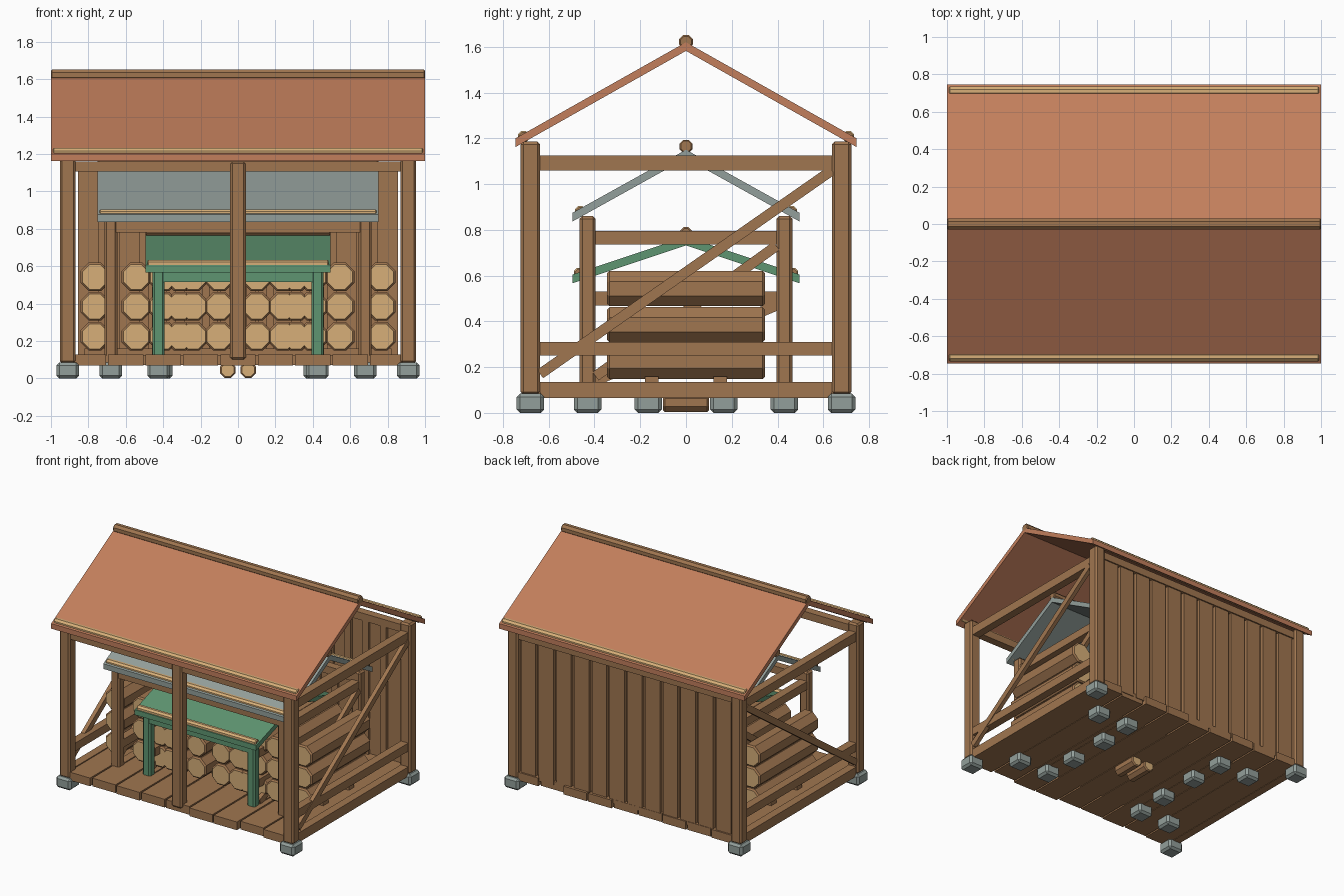
import bpy, bmesh, math, random
from mathutils import Vector, Matrix

if "Cube" in bpy.data.objects:
    bpy.data.objects.remove(bpy.data.objects["Cube"])

random.seed(3)


def mat(name, rgb):
    m = bpy.data.materials.new(name)
    m.diffuse_color = (*rgb, 1)
    m.use_nodes = True
    m.node_tree.nodes["Principled BSDF"].inputs["Base Color"].default_value = m.diffuse_color
    return m


WOOD = mat("brown wood", (0.35, 0.18, 0.08))
CUT = mat("pale cut wood", (0.68, 0.43, 0.19))
RUST = mat("rust roofing", (0.54, 0.21, 0.107))
GREY = mat("grey stone", (0.29, 0.345, 0.325))
GREEN = mat("green paint", (0.114, 0.30, 0.165))


def finish(name, bm, *mats):
    bmesh.ops.recalc_face_normals(bm, faces=bm.faces)
    me = bpy.data.meshes.new(name)
    bm.to_mesh(me)
    bm.free()
    for m in mats:
        me.materials.append(m)
    ob = bpy.data.objects.new(name, me)
    bpy.context.collection.objects.link(ob)
    return ob


def box(name, x, y, z, m=WOOD, bevel=0.0):
    """Box from (low, high) ranges."""
    bm = bmesh.new()
    size = [b - a for a, b in (x, y, z)]
    mid = Vector([(a + b) / 2 for a, b in (x, y, z)])
    bmesh.ops.create_cube(bm, size=1, matrix=Matrix.Translation(mid) @ Matrix.Diagonal((*size, 1)))
    if bevel:
        bmesh.ops.bevel(bm, geom=bm.edges[:], offset=bevel, segments=1, affect='EDGES')
    return finish(name, bm, m)


def brace(name, x, a, b, w=0.045, t=0.03):
    """Slanted bar in the side plane between two (y, z) points."""
    d = Vector((0, b[0] - a[0], b[1] - a[1]))
    rot = Matrix.Rotation(math.atan2(d.z, d.y), 4, 'X')
    mid = Matrix.Translation((x, (a[0] + b[0]) / 2, (a[1] + b[1]) / 2))
    bm = bmesh.new()
    bmesh.ops.create_cube(bm, size=1, matrix=mid @ rot @ Matrix.Diagonal((t, d.length, w, 1)))
    return finish(name, bm, WOOD)


def pole(name, axis, centre, r, length, side=WOOD, end=WOOD, chamfer=0.015):
    """Eight-sided log with chamfered ends, along X or Y."""
    rot = Matrix.Rotation(math.pi / 2, 4, 'Y' if axis == 0 else 'X')
    bm = bmesh.new()
    bmesh.ops.create_cone(bm, cap_ends=True, segments=8, radius1=r, radius2=r, depth=length,
                          matrix=Matrix.Rotation(math.pi / 8, 4, 'Z'))
    rim = [e for e in bm.edges if abs(e.verts[0].co.z - e.verts[1].co.z) < 1e-4]
    bmesh.ops.bevel(bm, geom=rim, offset=chamfer, segments=1, affect='EDGES')
    bm.normal_update()
    for f in bm.faces:
        f.material_index = 1 if abs(f.normal.z) > 0.9 else 0
    bmesh.ops.transform(bm, matrix=Matrix.Translation(centre) @ rot, verts=bm.verts)
    return finish(name, bm, side, end)


def roof(name, hx, hy, eave, ridge, m, t=0.038):
    """Gable sheet extruded along X."""
    prof = [(-hy, eave), (0, ridge), (hy, eave), (hy, eave - t), (0, ridge - t), (-hy, eave - t)]
    bm = bmesh.new()
    ends = [[bm.verts.new((s * hx, y, z)) for y, z in prof] for s in (-1, 1)]
    for e in ends:
        bm.faces.new((e[0], e[1], e[4], e[5]))
        bm.faces.new((e[1], e[2], e[3], e[4]))
    for i in range(6):
        j = (i + 1) % 6
        bm.faces.new((ends[0][i], ends[0][j], ends[1][j], ends[1][i]))
    return finish(name, bm, m)


def stone(x, y):
    box("foundation_stone", (x - 0.06, x + 0.06), (y - 0.06, y + 0.06), (0, 0.085), GREY, 0.015)


def back_wall(hx, y, z0, z1, n):
    # wide boards with narrow recessed strips behind the joints
    p = 2 * hx / n
    for i in range(n):
        x = -hx + i * p
        box("wall_board", (x + 0.012, x + p - 0.012), (y, y + 0.025), (z0, z1))
        if i:
            box("wall_strip", (x - 0.025, x + 0.025), (y - 0.02, y), (z0, z1))


def shed(px, py, pw, top, rails, slant, roof_spec, roof_mat, post_mat, wall_n, eave_pole, ridge_pole):
    h = pw / 2
    for sx in (-1, 1):
        for sy in (-1, 1):
            x, y = sx * px, sy * py
            stone(x, y)
            box("corner_post", (x - h, x + h), (y - h, y + h), (0.08, top), post_mat, 0.012)
        # side frame
        for z0, z1 in rails:
            box("side_rail", (sx * px - 0.03, sx * px + 0.03), (-py + h, py - h), (z0, z1))
        brace("side_brace", sx * (px + 0.02), (-py + h, slant[0]), (py - h, slant[1]))
    # long beams under the eaves
    for sy in (-1, 1):
        box("eave_beam", (-px, px), (sy * py - 0.03, sy * py + 0.03), (top - 0.08, top - 0.025), post_mat)
    back_wall(px - h, py - 0.005, 0.1, top - 0.04, wall_n)
    # roof and its poles
    hx, hy, eave, ridge = roof_spec
    roof("roof", hx, hy, eave, ridge, roof_mat)
    pole("ridge_pole", 0, (0, 0, ridge_pole[0]), ridge_pole[1], 2 * hx, chamfer=0.006)
    for sy in (-1, 1):
        pole("eave_pole", 0, (0, sy * eave_pole[0], eave_pole[1]), eave_pole[2], 2 * hx - 0.02,
             CUT, WOOD, 0.006)


SILL, MID = (0.065, 0.135), (0.25, 0.31)
shed(0.91, 0.68, 0.085, 1.185, [SILL, MID, (1.06, 1.125)], (0.17, 1.06),
     (1.0, 0.745, 1.2, 1.62), RUST, WOOD, 12, (0.71, 1.207, 0.026), (1.622, 0.032))
shed(0.68, 0.43, 0.07, 0.86, [SILL, MID, (0.735, 0.795)], (0.16, 0.73),
     (0.75, 0.495, 0.875, 1.15), GREY, WOOD, 9, (0.462, 0.882, 0.024), (1.165, 0.031))
shed(0.425, 0.43, 0.065, 0.595, [SILL, MID, (0.47, 0.53)], (0.14, 0.47),
     (0.495, 0.495, 0.605, 0.77), GREEN, GREEN, 6, (0.468, 0.612, 0.024), (0.785, 0.029))

# front middle post
box("middle_post", (-0.042, 0.042), (-0.72, -0.64), (0.1, 1.16), WOOD, 0.012)

# plank floor with uneven ends over a solid core
for i in range(9):
    x, d = -0.9 + 0.2 * i, random.uniform(0, 0.03)
    box("floor_plank", (x + 0.006, x + 0.194), (-0.72 + d, 0.72 - d), (0.068, 0.128))
box("floor_core", (-0.72, 0.72), (-0.47, 0.47), (0.072, 0.122))

# inner stones and short logs under the floor
for sx in (-1, 1):
    for sy in (-1, 1):
        stone(sx * 0.41, sy * 0.165)
    pole("under_log", 1, (sx * 0.055, 0, 0.045), 0.045, 0.2, WOOD, CUT, 0.008)

# stacked firewood on two bearers
for y in (-0.15, 0.15):
    box("log_bearer", (-0.82, 0.82), (y - 0.03, y + 0.03), (0.12, 0.16))
for z in (0.225, 0.385, 0.543):
    for x in (0.1, 0.24, 0.31, 0.4, 0.545, 0.765):
        for s in (-1, 1):
            pole("firewood_log", 1, (s * x, 0, z), 0.083, 0.69, WOOD, CUT, 0.01)
